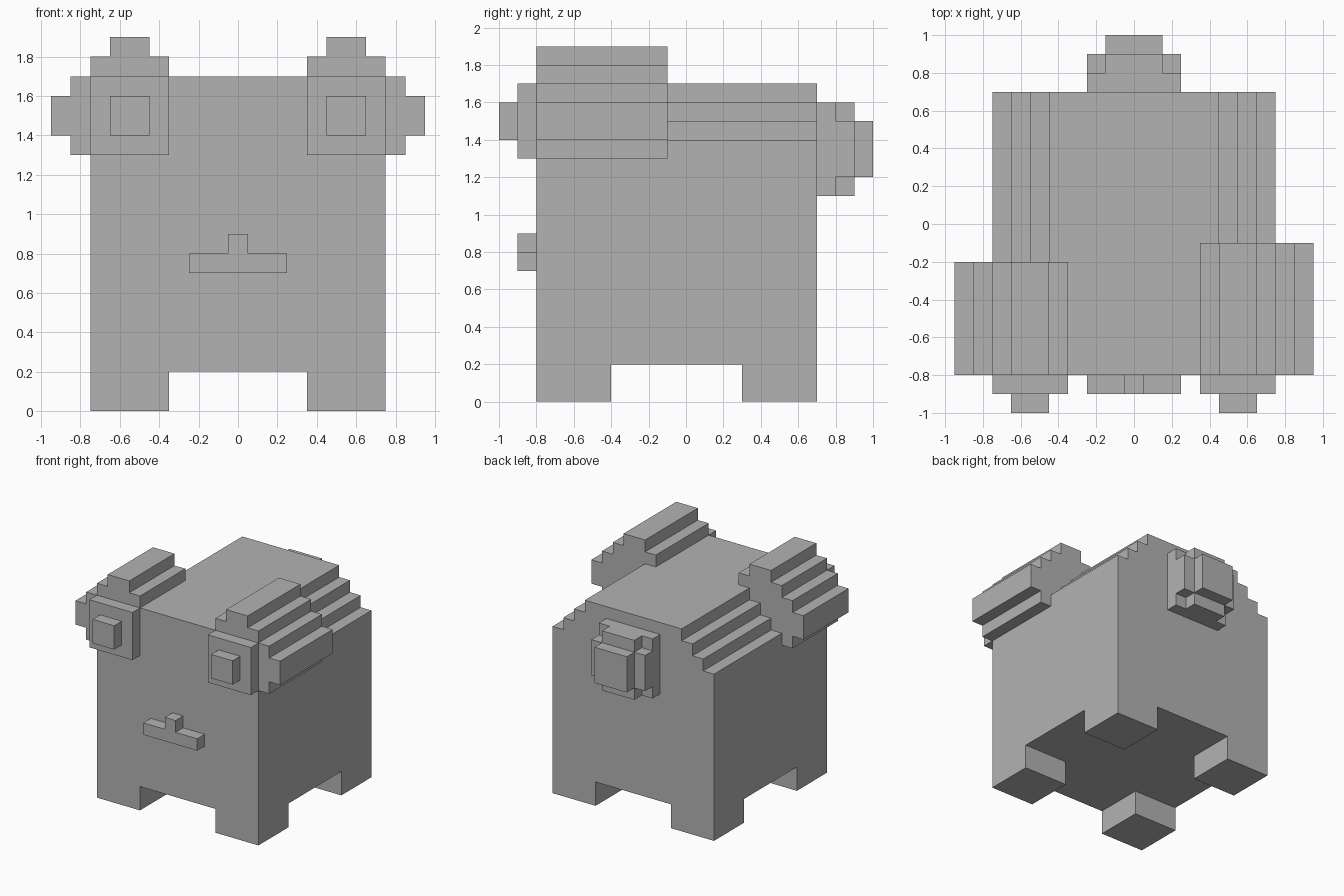
import bpy
import bmesh

cube = bpy.data.objects.get("Cube")
if cube:
    bpy.data.objects.remove(cube, do_unlink=True)

# Single plain colour
grey = bpy.data.materials.new("plain_grey")
grey.use_nodes = True
colour = (0.45, 0.45, 0.45, 1)
grey.diffuse_color = colour
grey.node_tree.nodes["Principled BSDF"].inputs["Base Color"].default_value = colour


def extrude(name, outline, y0, y1):
    """Solid made by pushing an x-z outline from y0 to y1."""
    bm = bmesh.new()
    face = bm.faces.new([bm.verts.new((x, y0, z)) for x, z in outline])
    moved = bmesh.ops.extrude_face_region(bm, geom=[face])["geom"]
    verts = [v for v in moved if isinstance(v, bmesh.types.BMVert)]
    bmesh.ops.translate(bm, verts=verts, vec=(0, y1 - y0, 0))
    bmesh.ops.recalc_face_normals(bm, faces=bm.faces)
    mesh = bpy.data.meshes.new(name)
    bm.to_mesh(mesh)
    bm.free()
    mesh.materials.append(grey)
    obj = bpy.data.objects.new(name, mesh)
    bpy.context.collection.objects.link(obj)
    return obj


def rect(x0, x1, z0, z1):
    return [(x0, z0), (x1, z0), (x1, z1), (x0, z1)]


def stairs(x, z, count, step=0.1):
    """Steps climbing inwards from an outer corner."""
    points = []
    for i in range(count):
        points += [(x - i * step, z + i * step), (x - (i + 1) * step, z + i * step)]
    return points


def mirrored(half):
    """Complete a right half outline with its reflection."""
    return half + [(-x, z) for x, z in reversed(half)]


# Body with stepped upper edges
body = [(0.75, 0.2)] + stairs(0.75, 1.4, 3) + [(0.45, 1.7)]
extrude("body", mirrored(body), -0.8, 0.7)

# Eyes, eye mounds and legs on both sides
mound = ([(0.35, 1.3), (0.85, 1.3), (0.85, 1.4), (0.95, 1.4)]
         + stairs(0.95, 1.6, 3)
         + [(0.65, 1.9), (0.45, 1.9), (0.45, 1.8), (0.35, 1.8)])
for side, s, mound_end in (("left", 1, -0.1), ("right", -1, -0.2)):
    def flip(outline):
        return [(s * x, z) for x, z in outline]

    extrude(side + "_eye_mound", flip(mound), -0.8, mound_end)
    extrude(side + "_eye", flip(rect(0.35, 0.75, 1.3, 1.7)), -0.9, -0.8)
    extrude(side + "_pupil", flip(rect(0.45, 0.65, 1.4, 1.6)), -1.0, -0.9)
    for end, y in (("front", -0.8), ("back", 0.3)):
        extrude(f"{side}_{end}_leg", flip(rect(0.35, 0.75, 0, 0.2)), y, y + 0.4)

# Nose and mouth in one raised piece
mouth = [(0.25, 0.7), (0.25, 0.8), (0.05, 0.8), (0.05, 0.9)]
extrude("mouth", mirrored(mouth), -0.9, -0.8)

# Rounded tail in three layers
tail_cross = [(0.15, 1.1), (0.15, 1.2), (0.25, 1.2), (0.25, 1.5), (0.15, 1.5), (0.15, 1.6)]
extrude("tail_base", rect(-0.25, 0.25, 1.1, 1.6), 0.7, 0.8)
extrude("tail_middle", mirrored(tail_cross), 0.8, 0.9)
extrude("tail_tip", rect(-0.15, 0.15, 1.2, 1.5), 0.9, 1.0)
